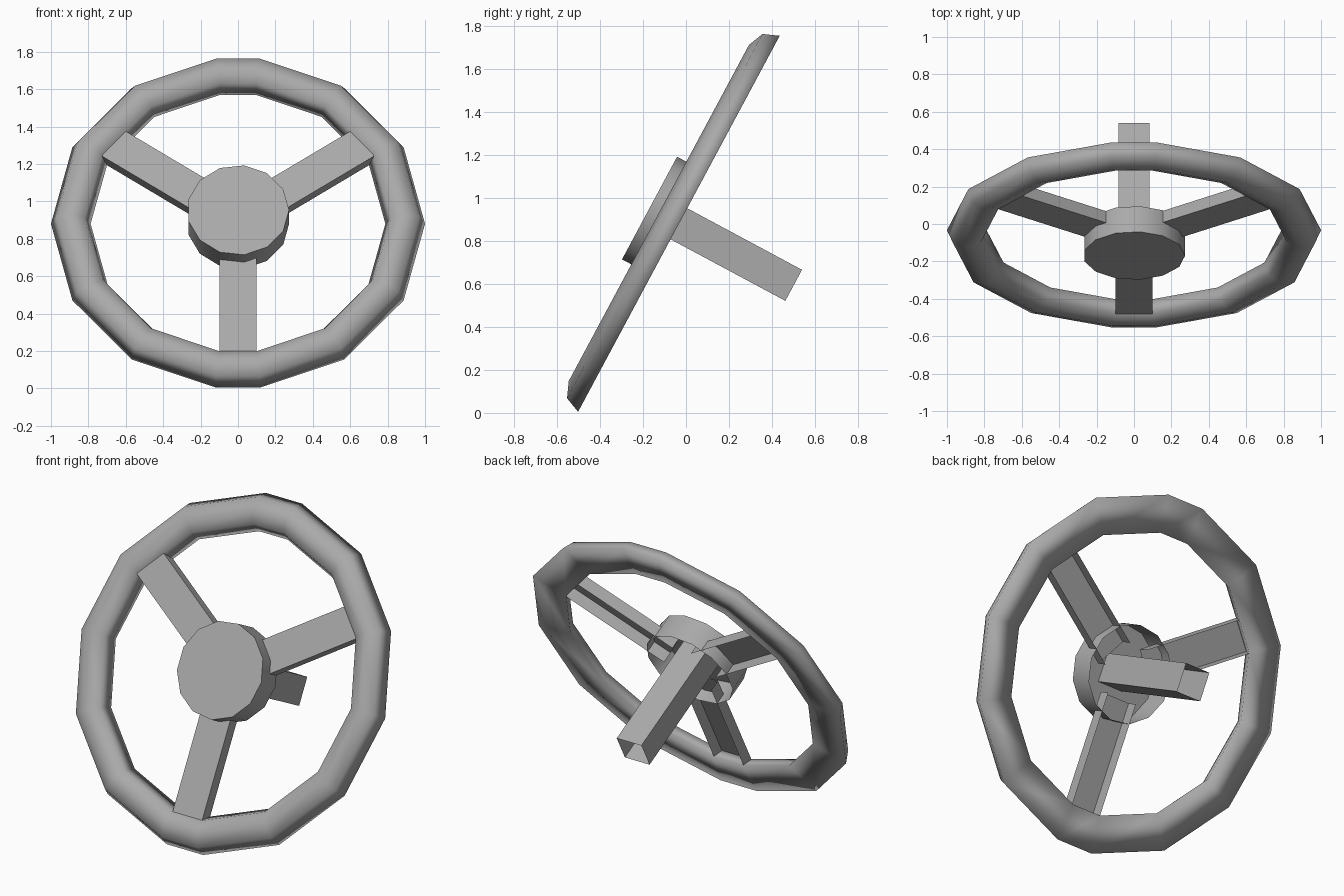
import bpy, bmesh
from math import radians, sin, cos, pi
from mathutils import Matrix, Vector

if "Cube" in bpy.data.objects:
    bpy.data.objects.remove(bpy.data.objects["Cube"], do_unlink=True)

grey = bpy.data.materials.new("plain_grey")
grey.use_nodes = True
colour = (0.4, 0.4, 0.4, 1)
grey.diffuse_color = colour
grey.node_tree.nodes["Principled BSDF"].inputs["Base Color"].default_value = colour

# The wheel is built lying flat (local z = its axis), then tilted towards the driver
TILT = Matrix.Translation((0, -0.033, 0.88)) @ Matrix.Rotation(radians(61.8), 4, 'X')
STEP = 2 * pi / 13


def loft(name, rings, close_ends=False, wrap=False, cap_last=False, closed=True, smooth=None):
    """Skin a row of matching point rings into one object."""
    bm = bmesh.new()
    rows = [[bm.verts.new(p) for p in ring] for ring in rings]
    n = len(rows[0])
    pairs = list(zip(rows, rows[1:])) + ([(rows[-1], rows[0])] if wrap else [])
    for a, b in pairs:
        for i in range(n if closed else n - 1):
            j = (i + 1) % n
            bm.faces.new((a[i], a[j], b[j], b[i]))
    if cap_last:
        bm.faces.new(rows[-1])
    bmesh.ops.recalc_face_normals(bm, faces=bm.faces)
    mesh = bpy.data.meshes.new(name)
    bm.to_mesh(mesh)
    bm.free()
    mesh.materials.append(grey)
    if smooth:
        mesh.shade_smooth()
        mesh.set_sharp_from_angle(angle=radians(smooth))
    obj = bpy.data.objects.new(name, mesh)
    obj.matrix_world = TILT
    bpy.context.collection.objects.link(obj)
    return obj


def polar(r, a, z):
    return Vector((r * cos(a), r * sin(a), z))


# Rim: half-round section with a flat back, swept round a mirrored outline
quarter = [k * STEP for k in range(4)]
right = [-a for a in reversed(quarter[1:])] + quarter
angles = right + [pi - a for a in reversed(right)]
tube = 0.106
section = [(0.894 + tube * cos(i * pi / 4), tube * sin(i * pi / 4)) for i in range(5)]
loft("rim", [[polar(r, a, z) for r, z in section] for a in angles], wrap=True, smooth=180)

# Hub: shallow cup, open at the back
loft("hub", [[polar(0.273, k * STEP, z) for k in range(13)] for z in (0, 0.155)],
     cap_last=True, smooth=30)

# Spokes: channels open at the back, running from inside the hub into the rim
half, top = 0.098, 0.072
channel = [(-half, 0.002), (-half, top), (half, top), (half, 0.002)]
for name, degrees in (("left_spoke", 34), ("right_spoke", 146), ("lower_spoke", 270)):
    turn = Matrix.Rotation(radians(degrees), 4, 'Z')
    loft(name, [[turn @ Vector((r, y, z)) for y, z in channel] for r in (0.14, 0.83)],
         closed=False)

# Column: hollow square tube behind the hub
w = 0.082
square = [(-w, -w), (w, -w), (w, w), (-w, w)]
loft("steering_column", [[(x, y, z) for x, y in square] for z in (-0.606, 0.15)])
